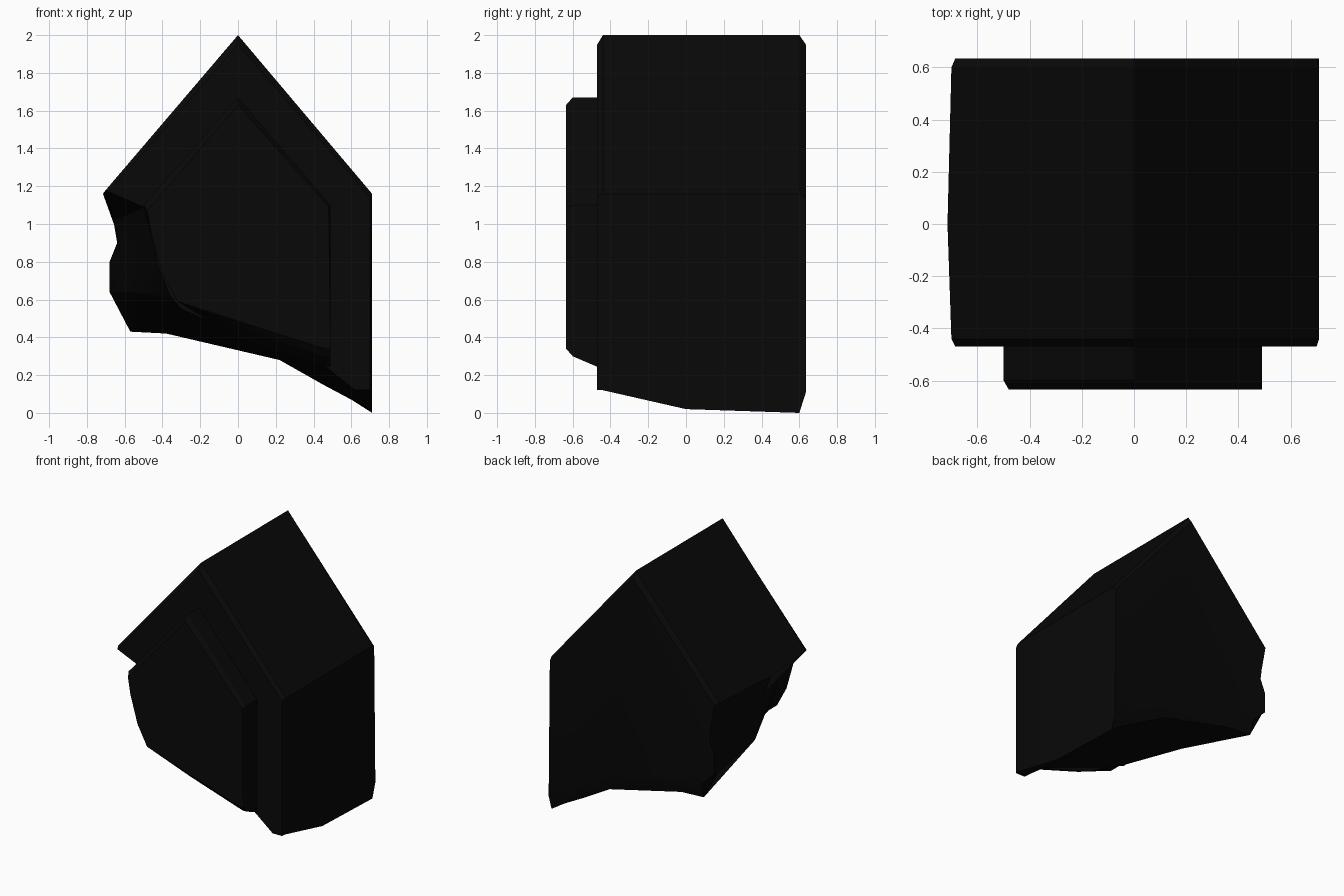
import bpy
import bmesh
from math import radians

cube = bpy.data.objects.get("Cube")
if cube:
    bpy.data.objects.remove(cube, do_unlink=True)

# Single near-black stone colour
stone = bpy.data.materials.new("charcoal_black")
stone.use_nodes = True
colour = (0.0025, 0.0025, 0.0025, 1)
stone.diffuse_color = colour
stone.node_tree.nodes["Principled BSDF"].inputs["Base Color"].default_value = colour


def raised(points, amount):
    """Lift a broken edge, keeping its left wall in place."""
    return [(x, z + (amount if z < 0.5 else 0)) for x, z in points]


def loft(name, sections):
    """Skin a row of (depth, outline) sections and cap both ends."""
    bm = bmesh.new()
    rings = [[bm.verts.new((x, y, z)) for x, z in outline]
             for y, outline in sections]
    count = len(rings[0])
    for near, far in zip(rings, rings[1:]):
        for i in range(count):
            j = (i + 1) % count
            bm.faces.new((near[i], near[j], far[j], far[i]))
    bm.faces.new(rings[0])
    bm.faces.new(rings[-1][::-1])
    bmesh.ops.recalc_face_normals(bm, faces=bm.faces)
    mesh = bpy.data.meshes.new(name)
    bm.to_mesh(mesh)
    bm.free()
    mesh.materials.append(stone)
    obj = bpy.data.objects.new(name, mesh)
    bpy.context.collection.objects.link(obj)
    bpy.ops.object.select_all(action="DESELECT")
    obj.select_set(True)
    bpy.context.view_layer.objects.active = obj
    bpy.ops.object.shade_smooth_by_angle(angle=radians(25))


# Gabled block, broken away along its lower left side
gable = [(0.71, 1.16), (0, 2), (-0.7, 1.18)]
wide_gable = [(0.71, 1.16), (0, 2), (-0.715, 1.16)]
worn_gable = [(0.7, 1.14), (0, 1.95), (-0.685, 1.17)]

front_break = [(-0.5, 1.09), (-0.45, 0.9), (-0.42, 0.77), (-0.36, 0.62),
               (-0.3, 0.55), (0, 0.42), (0.25, 0.33), (0.47, 0.24),
               (0.62, 0.12), (0.7, 0.12)]
middle_break = [(-0.66, 1.02), (-0.63, 0.92), (-0.62, 0.78), (-0.58, 0.64),
                (-0.45, 0.54), (-0.05, 0.4), (0.22, 0.31), (0.45, 0.18),
                (0.6, 0.08), (0.71, 0.02)]
back_break = [(-0.65, 0.98), (-0.64, 0.9), (-0.68, 0.8), (-0.68, 0.64),
              (-0.57, 0.43), (-0.38, 0.42), (0.22, 0.28), (0.45, 0.15),
              (0.6, 0.07), (0.71, 0)]

loft("gabled_block", [
    (-0.47, worn_gable + front_break),
    (-0.44, gable + front_break),
    (0, wide_gable + middle_break),
    (0.6, gable + back_break),
    (0.635, worn_gable + raised(back_break, 0.11)),
])

# Smaller raised gable on the front
panel_gable = [(0.49, 1.1), (0, 1.67), (-0.5, 1.1)]
panel_worn = [(0.48, 1.09), (0, 1.63), (-0.48, 1.07)]
panel_break = [(-0.46, 0.95), (-0.4, 0.74), (-0.32, 0.59),
               (0.02, 0.44), (0.46, 0.3), (0.49, 0.3)]

loft("front_panel", [
    (-0.635, panel_worn + raised(panel_break, 0.04)),
    (-0.6, panel_gable + panel_break),
    (-0.46, panel_gable + raised(panel_break, -0.06)),
])
